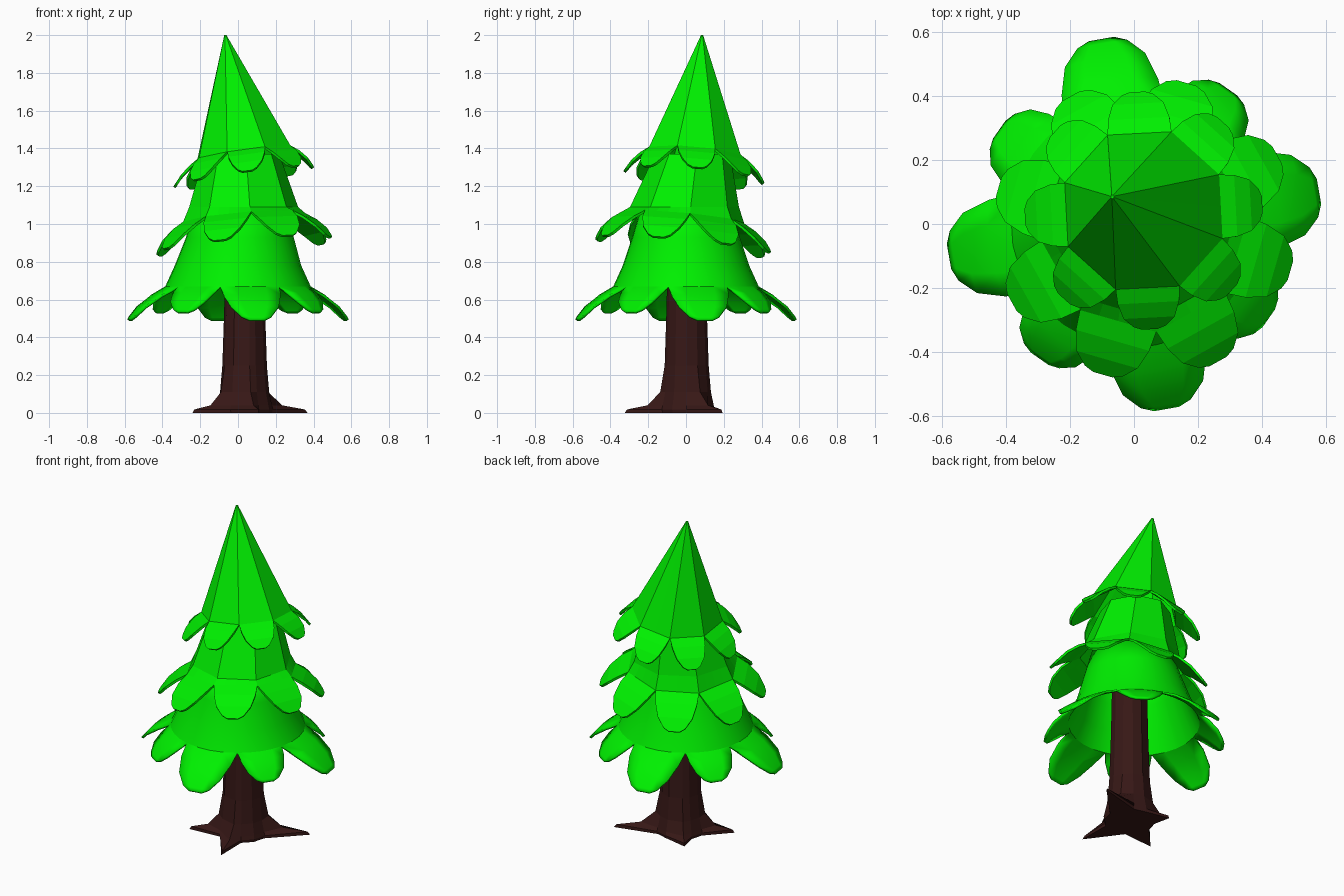
import bpy, bmesh, math
from mathutils import Vector

if "Cube" in bpy.data.objects:
    bpy.data.objects.remove(bpy.data.objects["Cube"])


def material(name, color):
    m = bpy.data.materials.new(name)
    m.diffuse_color = (*color, 1)
    m.use_nodes = True
    m.node_tree.nodes["Principled BSDF"].inputs["Base Color"].default_value = m.diffuse_color
    return m


GREEN = material("needles", (0.0, 0.87, 0.0))
BROWN = material("bark", (0.038, 0.009, 0.008))


def make_object(name, bm, mat):
    bmesh.ops.remove_doubles(bm, verts=bm.verts, dist=0.0005)
    bmesh.ops.recalc_face_normals(bm, faces=bm.faces)
    me = bpy.data.meshes.new(name)
    bm.to_mesh(me)
    bm.free()
    me.materials.append(mat)
    ob = bpy.data.objects.new(name, me)
    bpy.context.collection.objects.link(ob)
    return ob


def skin(bm, rows, closed=False):
    grid = [[bm.verts.new(p) for p in row] for row in rows]
    for a, b in zip(grid, grid[1:]):
        n = len(a)
        for i in range(n if closed else n - 1):
            j = (i + 1) % n
            bm.faces.new((a[i], b[i], b[j], a[j]))
    return grid


# petal outline: share of length, share of width, share of drop
PETAL = [(0.36, 0.96, 0.25), (0.72, 0.8, 0.6), (0.93, 0.5, 0.9), (1, 0.25, 1)]


def tier(name, rings, start, petals, tilt, round_skirt=False):
    """rings: (cx, cy, r, z) top to bottom; petals: (width angle, tip radius, drop)."""
    bm = bmesh.new()
    cx, cy, r, z = rings[-1]
    steps = 4
    for k in range(8):
        width, tip, drop = petals[k % 2]
        half = math.radians(width / 2)
        mid = math.radians(start + 45 * k)
        out = Vector((math.cos(mid), math.sin(mid), 0))
        side = Vector((-out.y, out.x, 0))
        rows = []
        for (x0, y0, rr, zz) in rings:
            row = []
            for s in range(steps + 1):
                t = 2 * s / steps - 1
                if round_skirt:
                    p = out * rr * math.cos(t * half) + side * rr * math.sin(t * half)
                else:
                    p = out * rr * math.cos(half) + side * rr * math.sin(half) * t
                row.append(Vector((x0, y0, zz)) + p)
            rows.append(row)
        for d, w, f in PETAL:
            row = []
            for s in range(steps + 1):
                t = 2 * s / steps - 1
                base = r * math.cos(half)
                reach = base + (tip - base) * d
                if round_skirt:
                    reach += r * (math.cos(t * half) - math.cos(half)) * (1 - d)
                p = out * reach + side * r * math.sin(half) * w * t
                row.append(Vector((cx, cy, z - drop * f)) + p)
            rows.append(row)
        # lean the lower rim and the petals
        for row in rows[len(rings) - 1:]:
            for p in row:
                p.z += tilt[0] * (p.x - cx) + tilt[1] * (p.y - cy)
        skin(bm, rows)
    ob = make_object(name, bm, GREEN)
    sol = ob.modifiers.new("thickness", "SOLIDIFY")
    sol.thickness = 0.014
    sol.offset = -1
    return ob


# foliage tiers
tier("top_foliage", [(-0.067, 0.085, 0.006, 2.0), (0.03, 0.042, 0.262, 1.375)],
     3, [(45, 0.372, 0.125)] * 2, (0.14, -0.08))
tier("middle_foliage", [(0.02, 0.035, 0.2, 1.37), (0.03, -0.008, 0.29, 1.09),
                        (0.033, -0.015, 0.325, 1.035)],
     -16, [(45, 0.475, 0.15)] * 2, (0.08, -0.09))
low = tier("lower_foliage", [(0.015, 0, 0.235, 1.1), (0.01, 0, 0.285, 0.93),
                             (0, 0, 0.335, 0.78), (0, 0, 0.385, 0.67)],
           10, [(49, 0.588, 0.175), (41, 0.515, 0.135)], (0, 0), True)
bpy.context.view_layer.objects.active = low
low.select_set(True)
bpy.ops.object.shade_smooth_by_angle(angle=math.radians(25))

# trunk with four pointed roots: ring height, radius, root reach
ROOTS = {1: (30, 0.385), 4: (130, 0.23), 7: (207, 0.31), 9: (283, 0.335)}
RINGS = [(0, 0.145, 1), (0.018, 0.15, 0.93), (0.04, 0.145, 0.35),
         (0.11, 0.13, 0.06), (0.25, 0.118, 0), (0.55, 0.108, 0), (0.95, 0.1, 0)]
rows = []
for z, r, reach in RINGS:
    row = []
    for i in range(12):
        a, tip = ROOTS.get(i, (30 * i, r))
        a = math.radians(a)
        rad = r + (tip - r) * reach
        row.append(Vector((0.035 + rad * math.cos(a), 0.002 + rad * math.sin(a), z)))
    rows.append(row)
bm = bmesh.new()
grid = skin(bm, rows, True)
bm.faces.new(grid[0])
bm.faces.new(grid[-1])
make_object("trunk", bm, BROWN)
